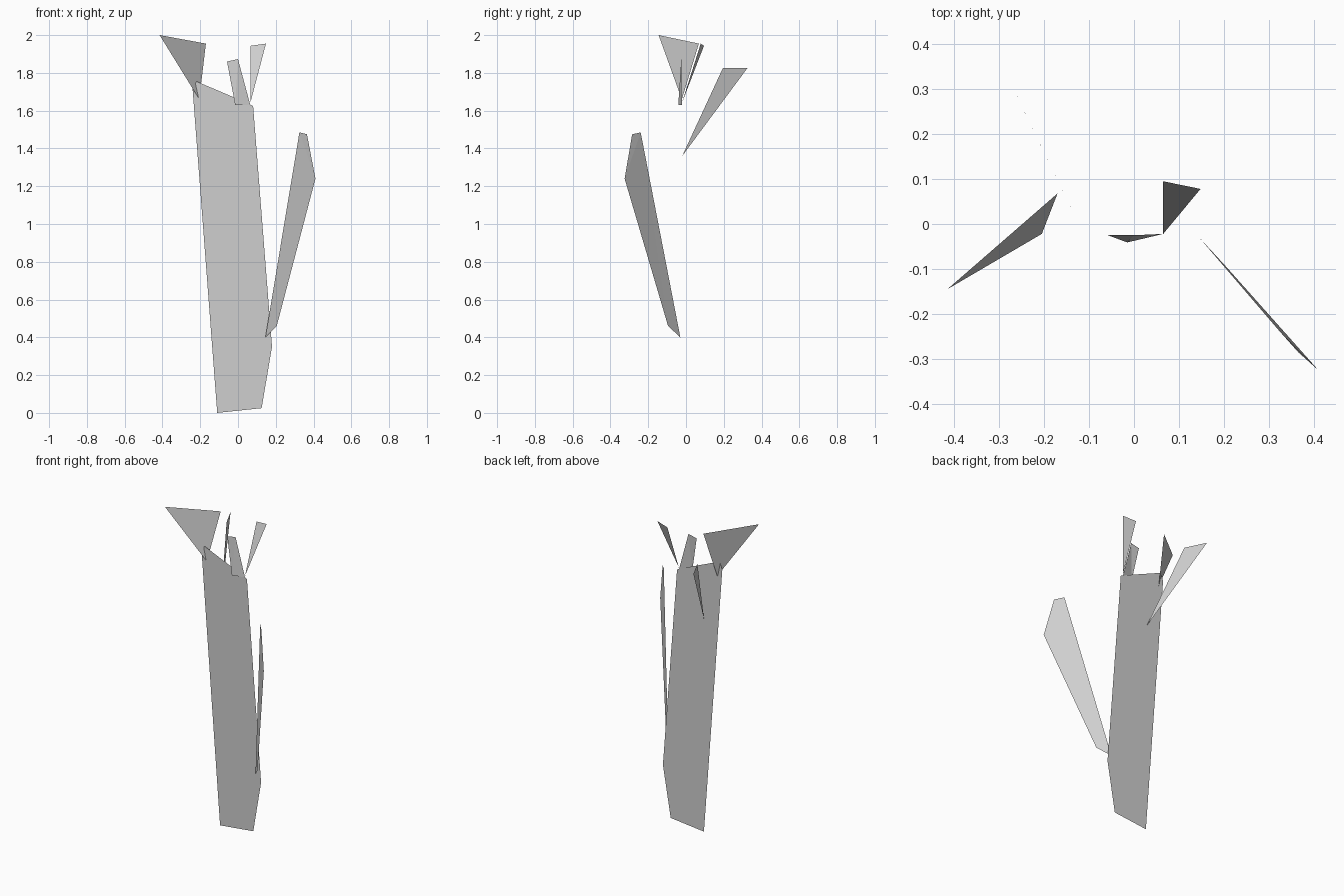
import bpy
import bmesh

cube = bpy.data.objects.get("Cube")
if cube:
    bpy.data.objects.remove(cube, do_unlink=True)

GREY = (0.62, 0.62, 0.62, 1.0)
mat = bpy.data.materials.new("plain grey")
mat.use_nodes = True
mat.diffuse_color = GREY
mat.node_tree.nodes["Principled BSDF"].inputs["Base Color"].default_value = GREY


def flat_sheet(name, outline):
    """Make one flat, single-sided sheet from its outline."""
    bm = bmesh.new()
    bm.faces.new([bm.verts.new(p) for p in outline])
    bmesh.ops.triangulate(bm, faces=bm.faces[:])
    mesh = bpy.data.meshes.new(name)
    bm.to_mesh(mesh)
    bm.free()
    mesh.materials.append(mat)
    obj = bpy.data.objects.new(name, mesh)
    bpy.context.collection.objects.link(obj)
    return obj


# Tall upright stalk, a plane facing the front
STALK_Y = -0.024
stalk_profile = [(-0.11, 0), (0.125, 0.025), (0.18, 0.35),
                 (0.08, 1.625), (-0.02, 1.67), (-0.22, 1.755), (-0.24, 1.71)]
flat_sheet("stalk", [(x, STALK_Y, z) for x, z in stalk_profile])

# Long leaf reaching forward on the left side
flat_sheet("long_side_leaf", [(0.145, -0.03, 0.40), (0.205, -0.095, 0.46),
                              (0.41, -0.325, 1.24), (0.365, -0.285, 1.475),
                              (0.325, -0.24, 1.485)])

# Wide leaf at the top on the right side
flat_sheet("wide_top_leaf", [(-0.205, -0.022, 1.66), (-0.17, 0.068, 1.955),
                             (-0.415, -0.145, 2.0)])

# Small blade in the middle of the top
flat_sheet("middle_blade", [(-0.015, -0.041, 1.63), (0.065, -0.022, 1.63),
                            (0, -0.025, 1.873), (-0.058, -0.025, 1.86)])

# Narrow blade at the top on the left side, leaning back
flat_sheet("narrow_top_blade", [(0.065, -0.022, 1.64), (0.148, 0.078, 1.955),
                                (0.065, 0.095, 1.943)])

# Upright leaf growing out behind the stalk
flat_sheet("back_leaf", [(-0.113, -0.02, 1.36), (-0.28, 0.325, 1.825),
                         (-0.217, 0.195, 1.825)])
